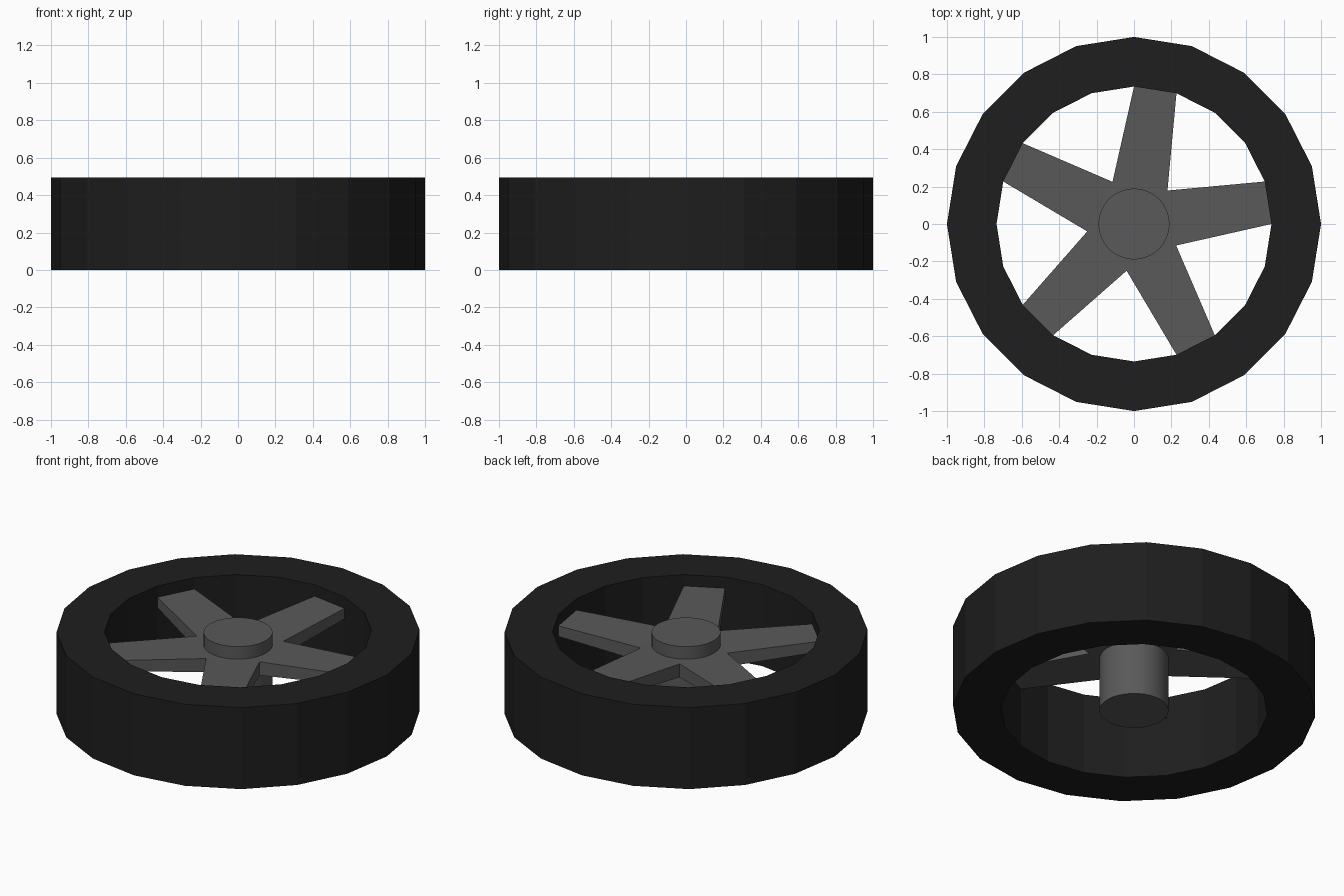
import bpy, bmesh
from math import sin, cos, radians

if "Cube" in bpy.data.objects:
    bpy.data.objects.remove(bpy.data.objects["Cube"])


def polar(r, deg, z):
    return (r * cos(radians(deg)), r * sin(radians(deg)), z)


def material(name, grey):
    m = bpy.data.materials.new(name)
    m.diffuse_color = (grey, grey, grey, 1)
    m.use_nodes = True
    m.node_tree.nodes["Principled BSDF"].inputs["Base Color"].default_value = m.diffuse_color
    return m


def make_object(name, bm, mat):
    bmesh.ops.recalc_face_normals(bm, faces=bm.faces)
    mesh = bpy.data.meshes.new(name)
    bm.to_mesh(mesh)
    bm.free()
    mesh.materials.append(mat)
    ob = bpy.data.objects.new(name, mesh)
    bpy.context.collection.objects.link(ob)
    return ob


rubber = material("rubber", 0.013)
metal = material("metal", 0.1)
HEIGHT, INNER = 0.495, 0.735

# Tyre: 20-sided band with a rectangular section
bm = bmesh.new()
section = [(1, 0), (1, HEIGHT), (INNER, HEIGHT), (INNER, 0)]
rings = [[bm.verts.new(polar(r, 18 * i, z)) for r, z in section] for i in range(20)]
for i in range(20):
    a, b = rings[i], rings[(i + 1) % 20]
    for j in range(4):
        k = (j + 1) % 4
        bm.faces.new((a[j], b[j], b[k], a[k]))
make_object("tyre", bm, rubber)

# Spokes: five-armed star, each arm meeting one facet of the tyre
bm = bmesh.new()
layers = []
for z_root, z_tip in ((0.412, 0.426), (0.33, 0.362)):
    roots = [bm.verts.new(polar(0.253, 72 * i - 27, z_root)) for i in range(5)]
    tips = [[bm.verts.new(polar(INNER, 72 * i + d, z_tip)) for d in (0, 18)] for i in range(5)]
    bm.faces.new(roots)
    outlines = []
    for i in range(5):
        arm = [roots[i], *tips[i], roots[(i + 1) % 5]]
        bm.faces.new(arm)
        outlines.append(arm)
    layers.append(outlines)
for top, low in zip(*layers):
    for j in range(3):
        bm.faces.new((top[j], top[j + 1], low[j + 1], low[j]))
make_object("spokes", bm, metal)

# Hub: smooth axle cylinder
bpy.ops.mesh.primitive_cylinder_add(vertices=32, radius=0.19, depth=0.488,
                                    location=(0, 0, 0.244))
hub = bpy.context.object
hub.name = "hub"
hub.data.materials.append(metal)
bpy.ops.object.shade_smooth_by_angle()
